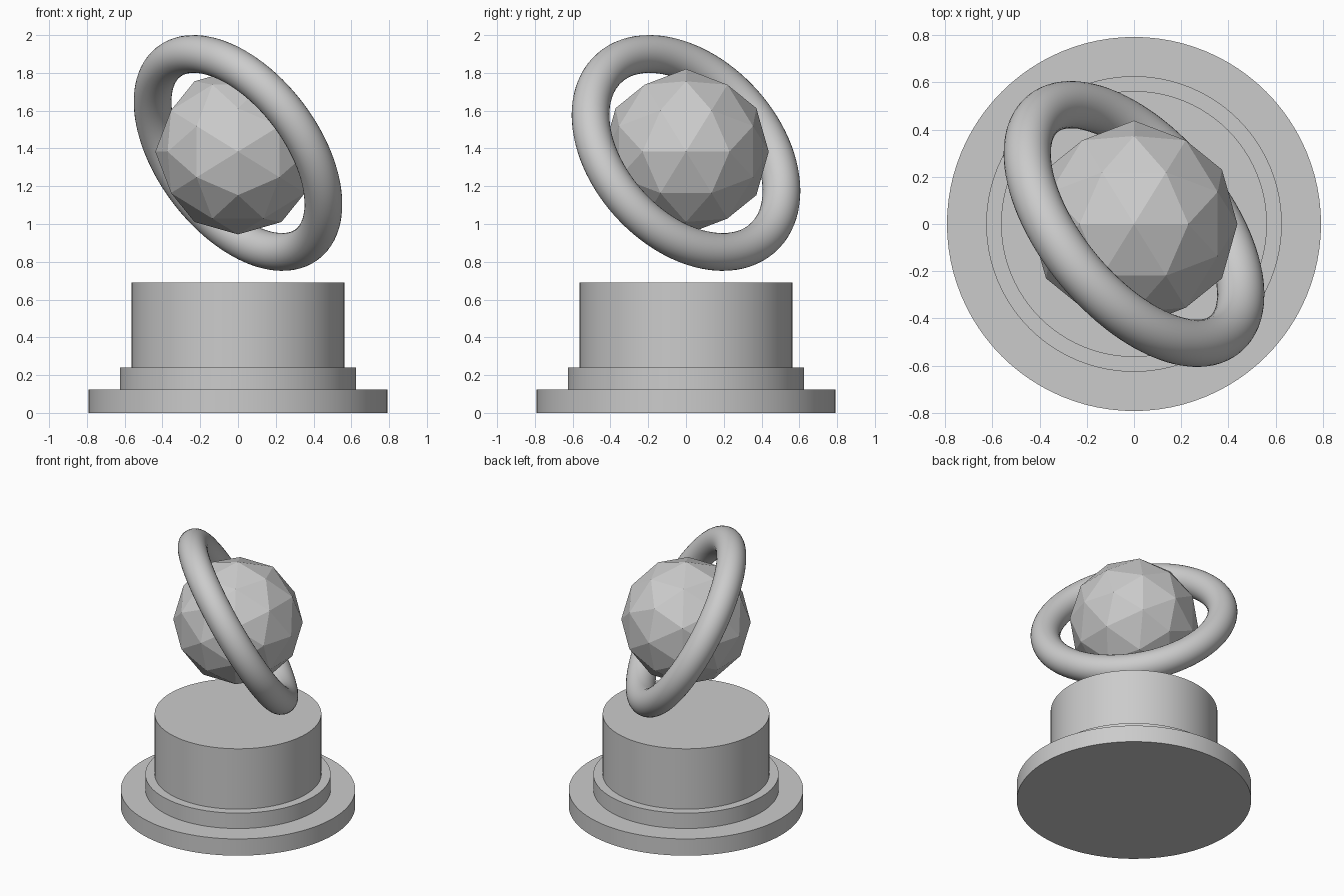
import bpy
import math
from mathutils import Matrix, Vector

if "Cube" in bpy.data.objects:
    bpy.data.objects.remove(bpy.data.objects["Cube"], do_unlink=True)

grey = bpy.data.materials.new("light_grey")
grey.use_nodes = True
colour = (0.6, 0.6, 0.6, 1)
grey.diffuse_color = colour
grey.node_tree.nodes["Principled BSDF"].inputs["Base Color"].default_value = colour

CENTRE = Vector((0, 0, 1.38))


def finish(name, smooth=True):
    """Name the active object, give it the material and set its shading."""
    ob = bpy.context.object
    ob.name = ob.data.name = name
    ob.data.materials.append(grey)
    if smooth:
        bpy.ops.object.shade_smooth_by_angle(angle=math.radians(30))
    return ob


# Stepped round pedestal
for name, radius, bottom, top in (
    ("pedestal_foot", 0.792, 0, 0.125),
    ("pedestal_step", 0.626, 0.125, 0.24),
    ("pedestal_drum", 0.563, 0.24, 0.69),
):
    bpy.ops.mesh.primitive_cylinder_add(
        vertices=96, radius=radius, depth=top - bottom,
        location=(0, 0, (bottom + top) / 2))
    finish(name)

# Faceted globe, turned so that an edge midpoint points straight up
bpy.ops.mesh.primitive_ico_sphere_add(subdivisions=2, radius=0.438)
globe = finish("faceted_globe", smooth=False)
globe.data.transform(Matrix.Rotation(-math.atan(2) / 2, 4, "Y"))
globe.location = CENTRE + Vector((0, 0, 0.003))

# Tilted ring around the globe
bpy.ops.mesh.primitive_torus_add(
    major_radius=0.606, minor_radius=0.1, major_segments=96, minor_segments=32)
ring = finish("tilted_ring")
axis = Vector((0.666, 0.552, 0.502))
ring.data.transform(axis.to_track_quat("Z", "Y").to_matrix().to_4x4())
ring.location = CENTRE - Vector((0, 0, 0.004))
